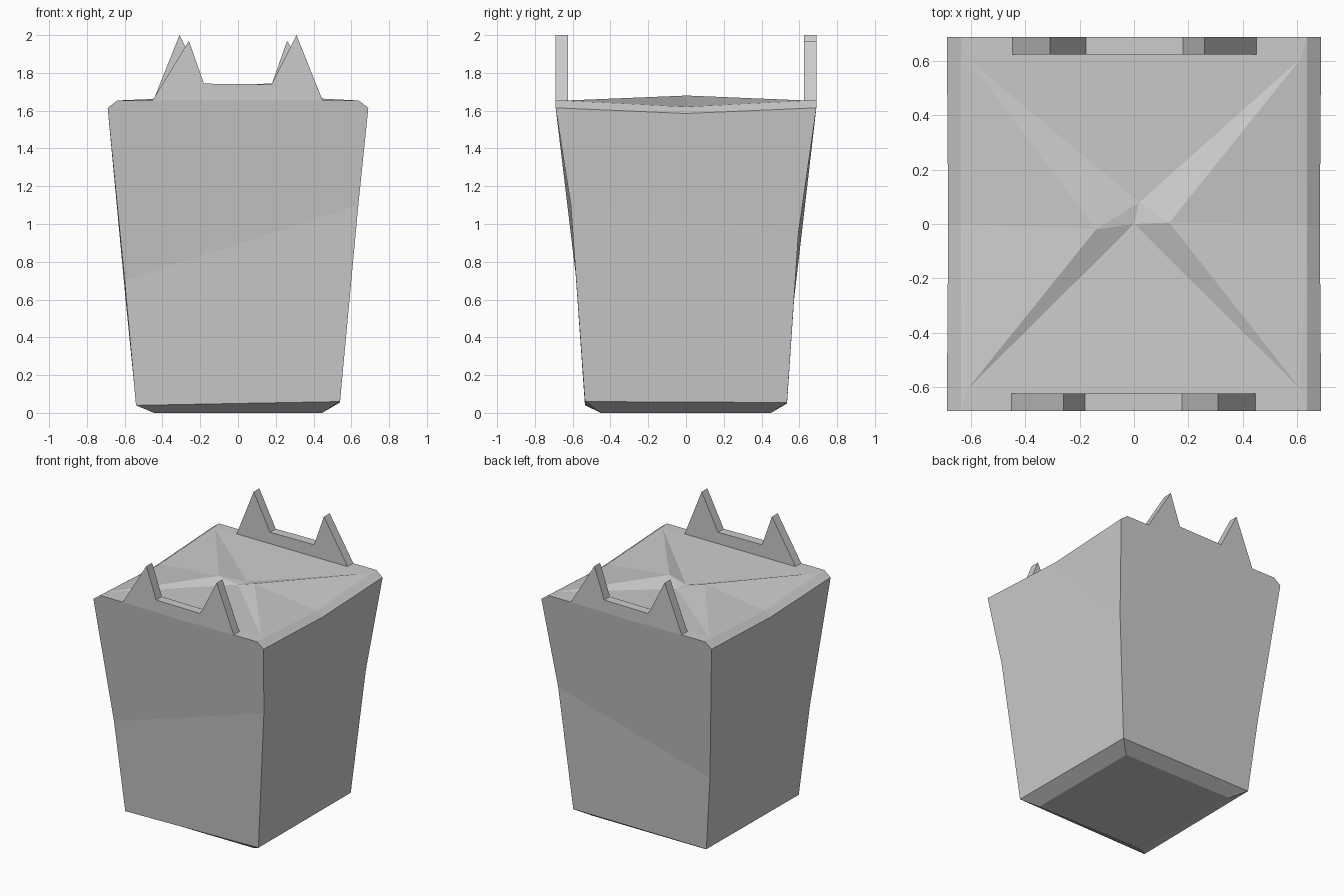
import bpy
import bmesh
from mathutils import Vector

default_cube = bpy.data.objects.get("Cube")
if default_cube:
    bpy.data.objects.remove(default_cube, do_unlink=True)

# Single plain card colour
card = bpy.data.materials.new("card_grey")
card.use_nodes = True
card.diffuse_color = (0.6, 0.6, 0.6, 1)
card_shader = card.node_tree.nodes["Principled BSDF"]
card_shader.inputs["Base Color"].default_value = (0.6, 0.6, 0.6, 1)


def finish(name, bm):
    """Turn a bmesh into a flat-shaded object with outward normals."""
    bmesh.ops.recalc_face_normals(bm, faces=bm.faces)
    mesh = bpy.data.meshes.new(name)
    bm.to_mesh(mesh)
    bm.free()
    mesh.materials.append(card)
    obj = bpy.data.objects.new(name, mesh)
    bpy.context.collection.objects.link(obj)
    return obj


def build_carton():
    bm = bmesh.new()

    def ring(half_x, half_y, heights):
        """Four corners: front left edge, front right edge, back right, back left."""
        signs = ((-1, -1), (1, -1), (1, 1), (-1, 1))
        return [bm.verts.new((sx * half_x, sy * half_y, z))
                for (sx, sy), z in zip(signs, heights)]

    def face(*verts):
        bm.faces.new(verts)

    # Corner rings from the floor up to the folded top
    base = ring(0.445, 0.45, [0] * 4)
    low = ring(0.54, 0.535, (0.04, 0.06, 0.055, 0.05))
    bend = [bm.verts.new(p) for p in ((-0.6, -0.58, 0.7), (0.637, -0.61, 1.1),
                                      (0.62, 0.595, 0.95), (-0.595, 0.572, 0.6))]
    shoulder = ring(0.69, 0.69, [1.615] * 4)
    rim = ring(0.637, 0.69, [1.655] * 4)
    inner = ring(0.615, 0.61, [1.655] * 4)

    # Base, bevel and lower walls
    face(*reversed(base))
    for lower, upper in ((base, low), (low, bend)):
        for i in range(4):
            j = (i + 1) % 4
            face(lower[i], lower[j], upper[j], upper[i])

    # Upper front and back walls with their triangular top flaps
    for i, tip_at in ((0, (0, 0, 1.64)), (2, (0.02, 0.08, 1.635))):
        j = i + 1
        face(bend[i], bend[j], shoulder[j], rim[j], rim[i], shoulder[i])
        face(rim[i], rim[j], inner[j], inner[i])
        tip = bm.verts.new(tip_at)
        face(inner[i], inner[j], tip)
        if i == 0:
            front_tip = tip
        else:
            back_tip = tip

    # Upper side walls, sagging shoulder edge and raised side flaps
    tips = []
    for i, side, tip_at in ((1, 1, (0.13, 0.005, 1.68)),
                            (3, -1, (-0.14, -0.02, 1.675))):
        j = (i + 1) % 4
        edge_mid = bm.verts.new((side * 0.685, 0, 1.585))
        rim_mid = bm.verts.new((side * 0.637, 0, 1.62))
        tip = bm.verts.new(tip_at)
        tips.append(tip)
        face(bend[i], edge_mid, shoulder[i])
        face(bend[i], bend[j], edge_mid)
        face(bend[j], shoulder[j], edge_mid)
        face(shoulder[i], edge_mid, rim_mid, rim[i])
        face(edge_mid, shoulder[j], rim[j], rim_mid)
        fan = (rim[i], inner[i], tip, inner[j], rim[j])
        for a, b in zip(fan, fan[1:]):
            face(rim_mid, b, a)

    # Narrow folds stepping down from side flaps to front and back flaps
    right_tip, left_tip = tips
    face(inner[0], front_tip, left_tip)
    face(inner[1], right_tip, front_tip)
    face(inner[2], back_tip, right_tip)
    face(inner[3], left_tip, back_tip)
    face(front_tip, right_tip, back_tip)
    face(front_tip, back_tip, left_tip)
    return finish("carton", bm)


def build_tab(name, facing):
    """Two-pointed closing tab; the back one is turned half round."""
    profile = ((-0.455, 1.65), (-0.26, 1.97), (-0.18, 1.743),
               (0.177, 1.739), (0.31, 2), (0.45, 1.65))
    bm = bmesh.new()
    outer = [bm.verts.new((x * facing, -0.69 * facing, z)) for x, z in profile]
    sheet = bm.faces.new(outer)
    solid = bmesh.ops.extrude_face_region(bm, geom=[sheet], use_keep_orig=True)
    moved = [v for v in solid["geom"] if isinstance(v, bmesh.types.BMVert)]
    bmesh.ops.translate(bm, verts=moved, vec=Vector((0, 0.066 * facing, 0)))
    return finish(name, bm)


build_carton()
build_tab("front_tab", 1)
build_tab("back_tab", -1)
